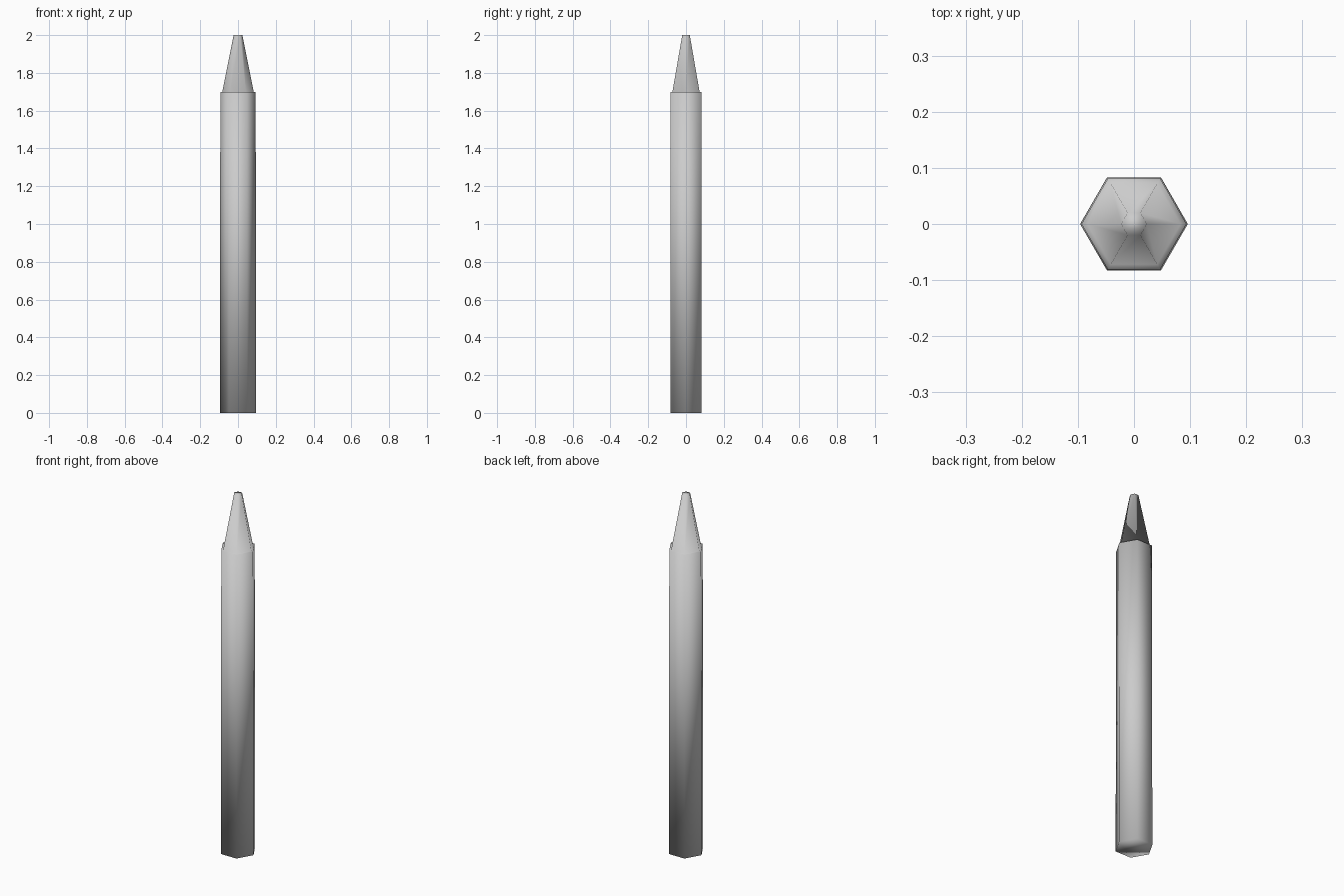
import bpy, bmesh, math

if "Cube" in bpy.data.objects:
    bpy.data.objects.remove(bpy.data.objects["Cube"])

SIDES = 6
# (radius, height): base, top of barrel, shoulder, flat tip
PROFILE = [(0.096, 0.0), (0.0935, 1.70), (0.083, 1.70), (0.023, 2.0)]

bm = bmesh.new()
rings = [[bm.verts.new((r * math.cos(i * math.tau / SIDES),
                        r * math.sin(i * math.tau / SIDES), z))
          for i in range(SIDES)] for r, z in PROFILE]

# Hexagonal barrel, shoulder and sharpened point
for low, high in zip(rings, rings[1:]):
    for i in range(SIDES):
        j = (i + 1) % SIDES
        bm.faces.new((low[i], low[j], high[j], high[i]))

# End caps
bm.faces.new(rings[0][::-1])
bm.faces.new(rings[-1])

# Soft shading over the low-poly form
for face in bm.faces:
    face.smooth = True

mesh = bpy.data.meshes.new("pencil")
bm.to_mesh(mesh)
bm.free()
bpy.context.collection.objects.link(bpy.data.objects.new("pencil", mesh))
